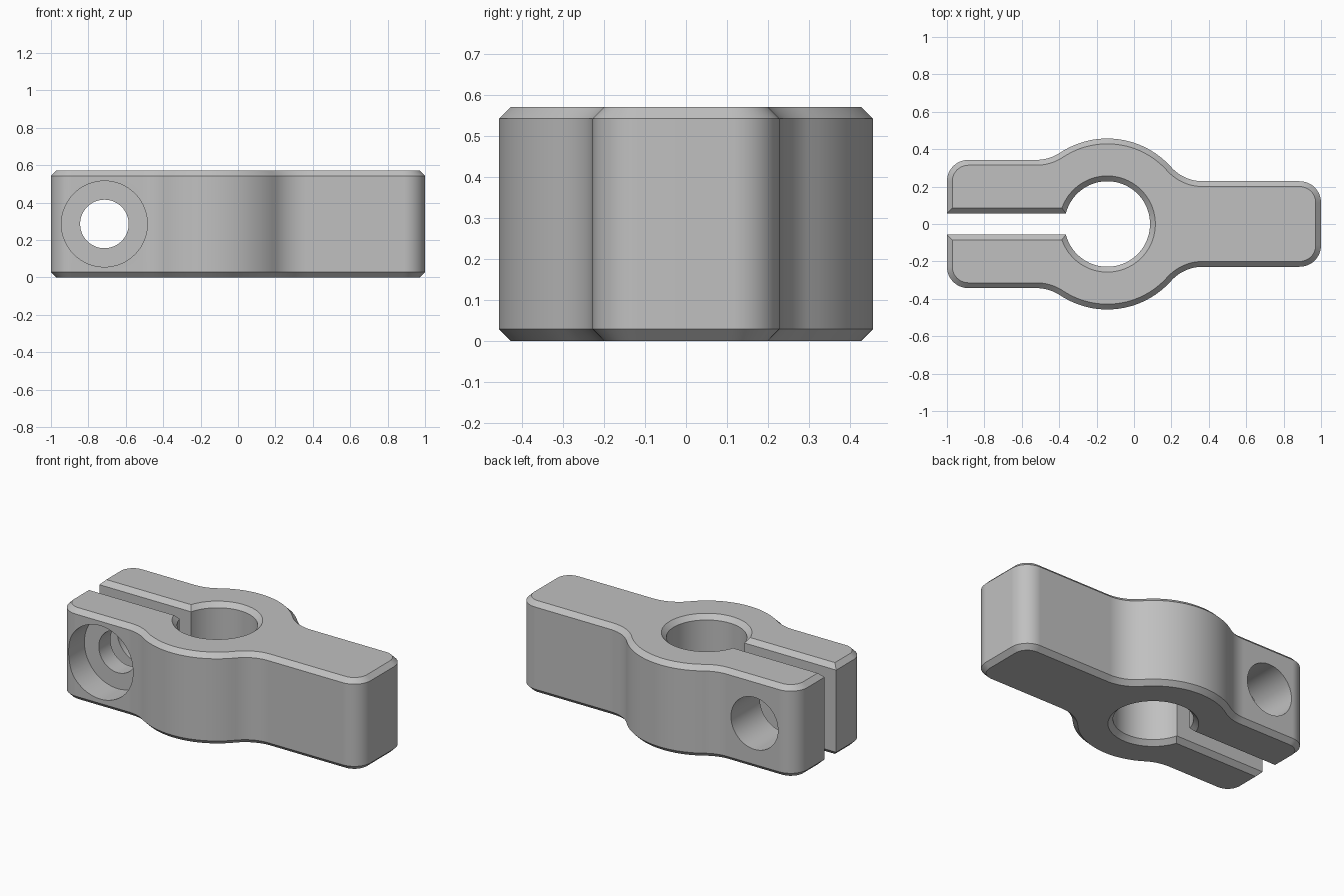
import bpy, bmesh
from math import sin, cos, radians, degrees, asin, atan2, sqrt, pi
from mathutils import Vector

if "Cube" in bpy.data.objects:
    bpy.data.objects.remove(bpy.data.objects["Cube"])

U = 2 / 35            # design unit: the clamp is 35 units long
END, HEIGHT, CHAMFER = 17.5, 10, 0.5
CX = -2.5             # centre of the bore
BODY_R, BORE_R, FILLET, CORNER = 8, 4, 4, 2
JAW, TAIL, SLOT = 6, 4, 1   # half widths


def arc(x, y, r, start, end, n):
    angles = [radians(start + (end - start) * i / n) for i in range(n + 1)]
    return [Vector((x + r * cos(a), y + r * sin(a))) for a in angles]


def half_outline():
    """Upper half of the plan, from tail corner round to the far side of the bore."""
    reach = BODY_R + FILLET
    tail_y, jaw_y = TAIL + FILLET, JAW + FILLET
    tail_dx, jaw_dx = sqrt(reach**2 - tail_y**2), sqrt(reach**2 - jaw_y**2)
    a, b = degrees(atan2(tail_y, tail_dx)), degrees(atan2(jaw_y, -jaw_dx))
    pts = arc(END - CORNER, TAIL - CORNER, CORNER, 0, 90, 12)
    pts += arc(CX + tail_dx, tail_y, FILLET, 270, 180 + a, 12)
    pts += arc(CX, 0, BODY_R, a, b, 24)
    pts += arc(CX - jaw_dx, jaw_y, FILLET, 180 + b, 270, 10)
    pts += arc(CORNER - END, JAW - CORNER, CORNER, 90, 180, 12)
    pts.append(Vector((-END, SLOT)))
    pts += arc(CX, 0, BORE_R, 180 - degrees(asin(SLOT / BORE_R)), 0, 36)
    return [p for i, p in enumerate(pts) if i == 0 or (p - pts[i - 1]).length > 1e-4]


def inset(pts, d):
    """Move each side of a counterclockwise outline inward by d."""
    out = []
    for i, p in enumerate(pts):
        e1 = (p - pts[i - 1]).normalized()
        e2 = (pts[(i + 1) % len(pts)] - p).normalized()
        n1, n2 = Vector((-e1.y, e1.x)), Vector((-e2.y, e2.x))
        out.append(p + (n1 + n2) * d / (1 + n1.dot(n2)))
    return out


# Clamp body: chamfered prism of the plan outline
half = half_outline()
outline = half + [Vector((p.x, -p.y)) for p in reversed(half[:-1])]
small = inset(outline, CHAMFER)
bm = bmesh.new()
levels = [(small, 0), (outline, CHAMFER), (outline, HEIGHT - CHAMFER), (small, HEIGHT)]
rings = [[bm.verts.new((p.x * U, p.y * U, z * U)) for p in pts] for pts, z in levels]
for low, high in zip(rings, rings[1:]):
    for i in range(len(low)):
        j = (i + 1) % len(low)
        bm.faces.new((low[i], low[j], high[j], high[i]))
bm.faces.new(rings[0][::-1])
bm.faces.new(rings[-1])
bmesh.ops.recalc_face_normals(bm, faces=bm.faces)
mesh = bpy.data.meshes.new("clamp_body")
bm.to_mesh(mesh)
bm.free()
body = bpy.data.objects.new("clamp_body", mesh)
bpy.context.collection.objects.link(body)

grey = bpy.data.materials.new("plain grey")
grey.use_nodes = True
colour = (0.53, 0.53, 0.53, 1)
grey.diffuse_color = colour
grey.node_tree.nodes["Principled BSDF"].inputs["Base Color"].default_value = colour
mesh.materials.append(grey)


def drill(name, radius, y0, y1):
    """Cut a round hole along y through the jaws."""
    bpy.ops.mesh.primitive_cylinder_add(
        vertices=64, radius=radius * U, depth=(y1 - y0) * U,
        location=(-12.5 * U, (y0 + y1) / 2 * U, HEIGHT / 2 * U), rotation=(pi / 2, 0, 0))
    cutter = bpy.context.object
    cutter.name = name
    cutter.hide_render = True
    cutter.data.materials.append(grey)
    bpy.context.view_layer.objects.active = body
    mod = body.modifiers.new(name, "BOOLEAN")
    mod.operation, mod.solver, mod.object = "DIFFERENCE", "EXACT", cutter
    bpy.ops.object.modifier_apply(modifier=name)
    bpy.data.objects.remove(cutter)


# Screw hole, its counterbore on the front jaw, and the wider hole in the back jaw
drill("screw_hole", 2.27, -8, 0)
drill("counterbore", 4.02, -8, -3)
drill("back_hole", 2.85, 0, 8)

bpy.ops.object.select_all(action="DESELECT")
body.select_set(True)
bpy.context.view_layer.objects.active = body
bpy.ops.object.shade_smooth_by_angle(angle=radians(30))
weighted = body.modifiers.new("even_shading", "WEIGHTED_NORMAL")
weighted.keep_sharp = True
